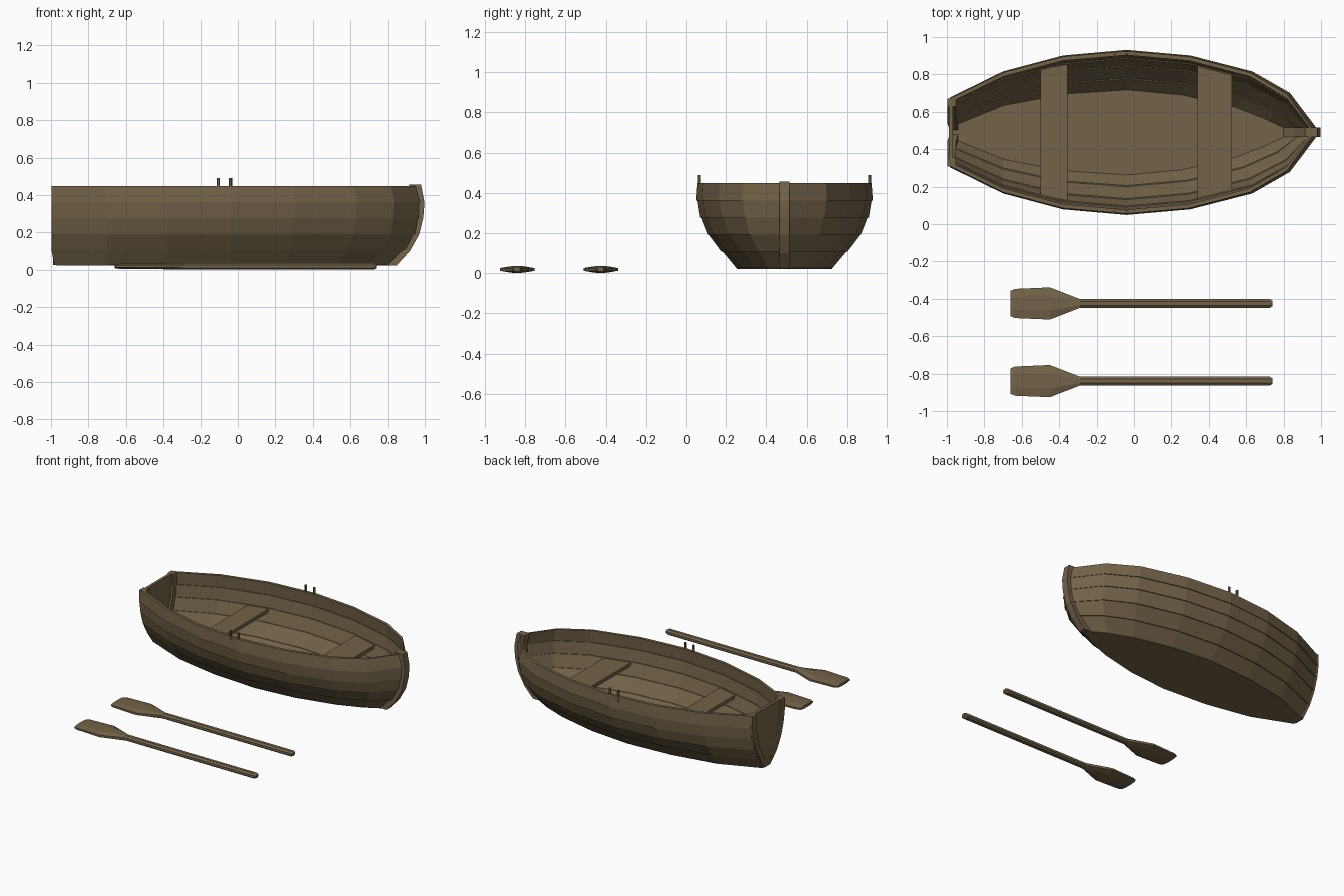
import bpy, bmesh, math

if "Cube" in bpy.data.objects:
    bpy.data.objects.remove(bpy.data.objects["Cube"])

wood = bpy.data.materials.new("wood")
wood.diffuse_color = (0.17, 0.125, 0.065, 1)
wood.use_nodes = True
wood.node_tree.nodes["Principled BSDF"].inputs["Base Color"].default_value = wood.diffuse_color
BOAT_Y = 0.49


def loft(name, rings, y=0.0, mirror=False):
    """Skin equal-sized rings of points, cap both ends."""
    bm = bmesh.new()
    rows = [[bm.verts.new(p) for p in r] for r in rings]
    n = len(rows[0])
    for a, b in zip(rows, rows[1:]):
        for i in range(n):
            j = (i + 1) % n
            bm.faces.new((a[i], a[j], b[j], b[i]))
    bm.faces.new(rows[0])
    bm.faces.new(rows[-1])
    bmesh.ops.recalc_face_normals(bm, faces=bm.faces)
    me = bpy.data.meshes.new(name)
    bm.to_mesh(me)
    bm.free()
    me.materials.append(wood)
    ob = bpy.data.objects.new(name, me)
    ob.location.y = y
    bpy.context.collection.objects.link(ob)
    if mirror:
        m = ob.modifiers.new("mirror", "MIRROR")
        m.use_axis = (False, True, False)
        m.use_mirror_merge = False
    return ob


def plate(name, outline, z0, z1, y=0.0):
    return loft(name, [[(px, py, z) for px, py in outline] for z in (z0, z1)], y)


# Hull lines: stations along x with rim and floor half-widths
STATIONS = [(-0.985, 0.18, 0.045), (-0.70, 0.32, 0.155), (-0.38, 0.405, 0.215),
            (-0.04, 0.435, 0.237), (0.30, 0.405, 0.21), (0.63, 0.32, 0.145),
            (0.83, 0.205, 0.08), (0.97, 0.018, 0.015)]
LEVELS = [0.025, 0.108, 0.192, 0.278, 0.362, 0.448]
FLARE = [0, 0.35, 0.70, 0.90, 1.0, 1.0]
BOW = [0.82, 0.90, 0.95, 0.97, 0.975, 0.955]
THICK = 0.022


def hull(station, level):
    x, top, bottom = station
    if x > 0:
        x *= BOW[level] / 0.97
    if level == 0 and x < -0.9:
        x += 0.015
    return x, bottom + (top - bottom) * FLARE[level], LEVELS[level]


# Five overlapping strakes per side
for k in range(5):
    rings = []
    for s in STATIONS:
        x0, w0, z0 = hull(s, k)
        x1, w1, z1 = hull(s, k + 1)
        lap = 0.006 if k else 0.0
        rings.append([(x0, w0 + lap, z0), (x1, w1, z1),
                      (x1, max(w1 - THICK, 0.002), z1),
                      (x0, max(w0 + lap - THICK, 0.002), z0)])
    loft(f"strake_{k + 1}", rings, BOAT_Y, True)

# Floor
side = [hull(s, 0)[:2] for s in STATIONS]
plate("floor", side + [(x, -w) for x, w in reversed(side)], 0.022, 0.04, BOAT_Y)

# Transom panel and its corner posts
stern = [hull(STATIONS[0], k)[1:] for k in range(6)]
section = [(w - 0.01, z) for w, z in stern]
section += [(-w, z) for w, z in reversed(section)]
loft("transom", [[(x, w, z) for w, z in section] for x in (-0.988, -0.968)], BOAT_Y)
posts = []
for k, (w, z) in enumerate(stern):
    a = -0.982 if k == 0 else -0.998
    posts.append([(a, w + 0.002, z), (a + 0.045, w + 0.002, z),
                  (a + 0.045, max(w - 0.042, 0.003), z), (a, max(w - 0.042, 0.003), z)])
loft("transom_post", posts, BOAT_Y, True)

# Curved stem post at the bow
stem = []
for x, z in zip([0.85, 0.92, 0.97, 0.992, 0.998, 0.98], [0.024, 0.10, 0.19, 0.28, 0.36, 0.456]):
    stem.append([(x, -0.026, z), (x, 0.026, z), (x - 0.065, 0.026, z), (x - 0.065, -0.026, z)])
loft("stem_post", stem, BOAT_Y)

# Seats
for name, xa, wa, xb, wb in (("rear_seat", -0.50, 0.335, -0.355, 0.365),
                             ("front_seat", 0.34, 0.36, 0.525, 0.31)):
    plate(name, [(xa, -wa), (xb, -wb), (xb, wb), (xa, wa)], 0.25, 0.275, BOAT_Y)

# Rowing pins
for i, px in enumerate((-0.104, -0.038)):
    ring = [(0.009 * math.cos(a * math.pi / 3), 0.009 * math.sin(a * math.pi / 3)) for a in range(6)]
    loft(f"rowing_pin_{i + 1}", [[(px + u, 0.425 + v, z) for u, v in ring] for z in (0.40, 0.49)],
         BOAT_Y, True)

# Oars: octagonal cross-section swept along x, widening to the blade
OAR = [(-0.66, 0.068, 0.010), (-0.635, 0.078, 0.014), (-0.45, 0.086, 0.015), (-0.29, 0.024, 0.018),
       (0.725, 0.024, 0.018), (0.74, 0.015, 0.011)]
for i, y in enumerate((-0.425, -0.84)):
    rings = []
    for x, w, h in OAR:
        c = 0.45
        rings.append([(x, w * u, 0.019 + h * v) for u, v in
                      ((1, c), (c, 1), (-c, 1), (-1, c), (-1, -c), (-c, -1), (c, -1), (1, -c))])
    loft(f"oar_{i + 1}", rings, y)
